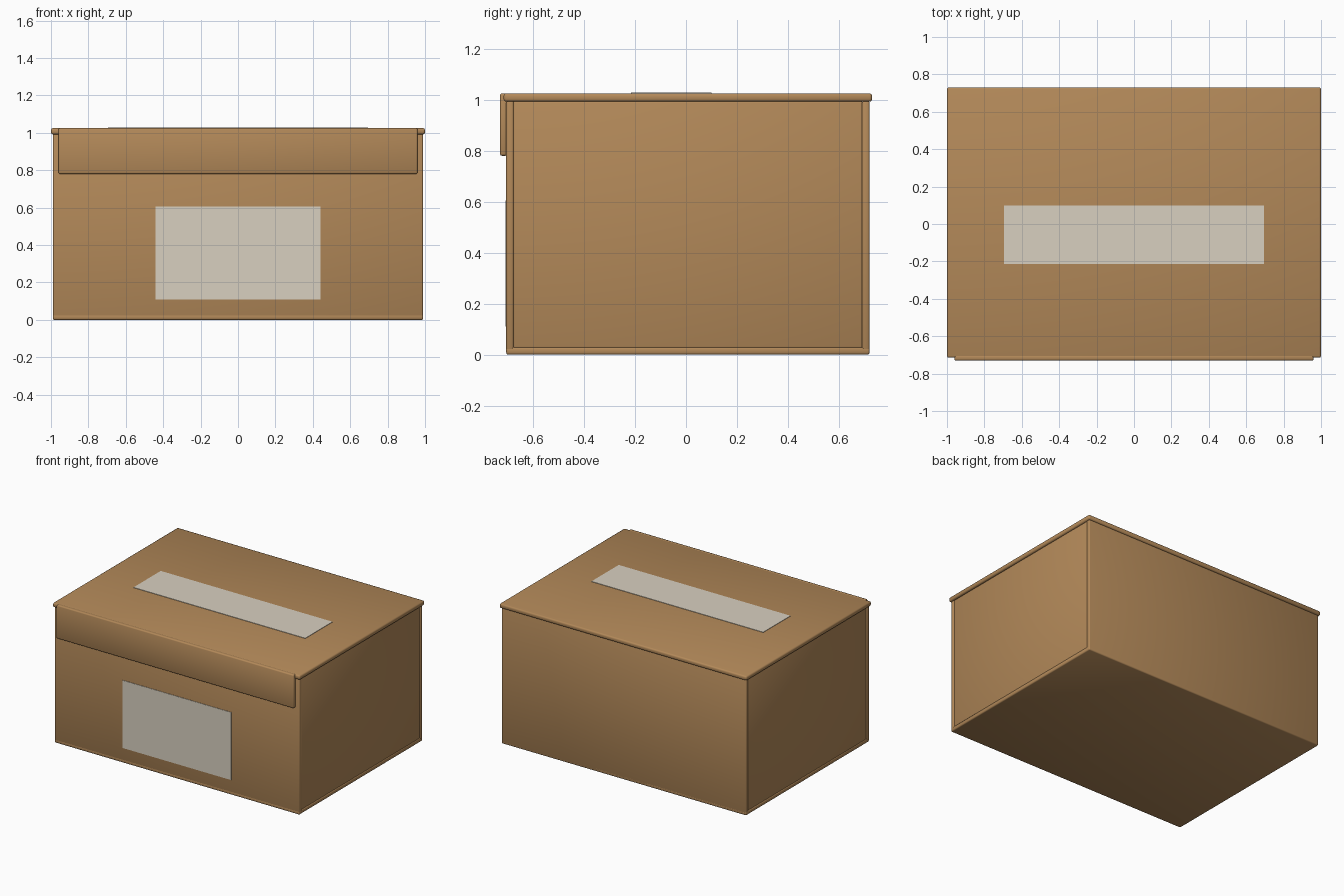
import bpy

cube = bpy.data.objects.get("Cube")
if cube:
    bpy.data.objects.remove(cube, do_unlink=True)


def material(name, rgb):
    mat = bpy.data.materials.new(name)
    mat.use_nodes = True
    mat.diffuse_color = (*rgb, 1)
    mat.node_tree.nodes["Principled BSDF"].inputs["Base Color"].default_value = (*rgb, 1)
    return mat


cardboard = material("cardboard brown", (0.45, 0.25, 0.10))
paper = material("paper label", (0.69, 0.63, 0.53))


def block(name, x, y, z, mat, bevel=0):
    """Box spanning the given (low, high) ranges, with optional soft edges."""
    spans = (x, y, z)
    bpy.ops.mesh.primitive_cube_add(size=1)
    obj = bpy.context.object
    obj.name = name
    for v in obj.data.vertices:
        v.co = [lo if c < 0 else hi for c, (lo, hi) in zip(v.co, spans)]
    obj.data.materials.append(mat)
    if bevel:
        mod = obj.modifiers.new("soft edges", "BEVEL")
        mod.width = bevel
        mod.segments = 2
        bpy.ops.object.shade_smooth()
    return obj


EDGE = 0.008
WIDE = (-0.99, 0.99)

# Carton panels
block("bottom_panel", WIDE, (-0.705, 0.72), (0, 0.03), cardboard, EDGE)
block("front_panel", WIDE, (-0.705, -0.675), (0.003, 0.995), cardboard, EDGE)
block("back_panel", WIDE, (0.69, 0.72), (0.003, 0.995), cardboard, EDGE)
for side, sign in (("left", 1), ("right", -1)):
    x = sorted((sign * 0.957, sign * 0.987))
    block(side + "_panel", x, (-0.678, 0.693), (0.024, 0.995), cardboard, EDGE)

# Lid with a flap folded over the front
block("lid", (-1, 1), (-0.715, 0.73), (0.992, 1.025), cardboard, 0.01)
block("front_flap", (-0.96, 0.96), (-0.73, -0.70), (0.78, 1.025), cardboard, EDGE)

# Thin paper labels
block("front_label", (-0.44, 0.44), (-0.708, -0.704), (0.11, 0.605), paper)
block("top_label", (-0.695, 0.695), (-0.215, 0.10), (1.024, 1.028), paper)
